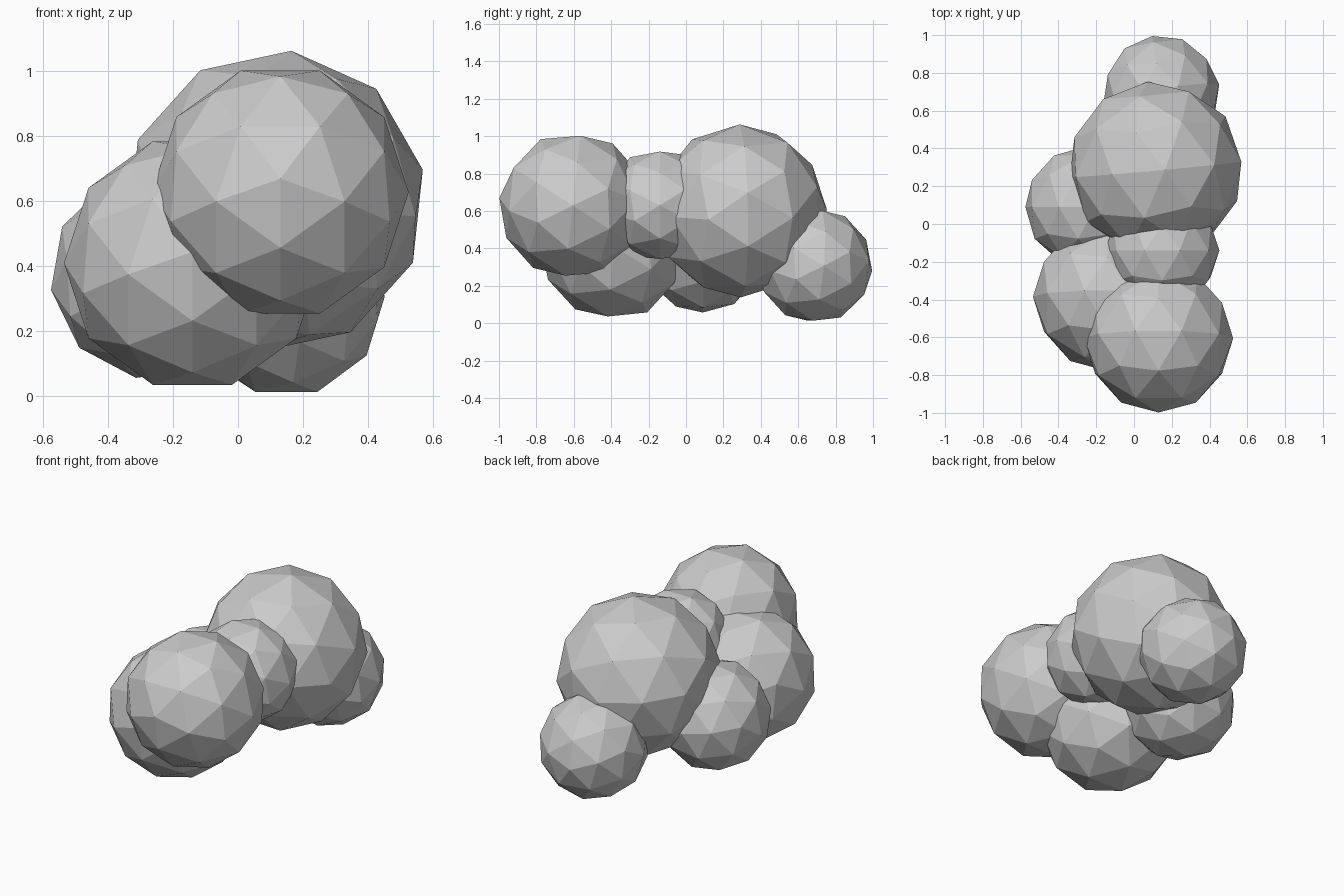
import bpy
from math import radians
from mathutils import Matrix, Euler

if "Cube" in bpy.data.objects:
    bpy.data.objects.remove(bpy.data.objects["Cube"])

# Turns the icosphere's pole from z to y, with a ring vertex towards +z
POLE_TO_Y = Matrix(((0, 1, 0), (0, 0, 1), (1, 0, 0)))


def lobe(name, centre, radius, tilt):
    """Faceted ball with a slight tilt in degrees."""
    bpy.ops.mesh.primitive_ico_sphere_add(subdivisions=2, radius=radius)
    ob = bpy.context.object
    ob.name = name
    turn = Euler([radians(a) for a in tilt]).to_matrix() @ POLE_TO_Y
    ob.data.transform(turn.to_4x4())
    ob.location = centre
    bpy.ops.object.shade_flat()


# Cluster of overlapping rounded lobes, back to front
lobe("back_small_lobe", (0.145, 0.69, 0.307), 0.31, (-5, 0, 9))
lobe("back_large_lobe", (0.115, 0.29, 0.60), 0.465, (1, -12, 5))
lobe("left_lobe", (-0.258, 0.09, 0.372), 0.32, (0, -8, 0))
lobe("middle_lobe", (0.15, -0.14, 0.63), 0.302, (0, 0, 0))
lobe("left_front_lobe", (-0.14, -0.385, 0.41), 0.395, (-5, 0, 0))
lobe("front_lobe", (0.13, -0.605, 0.628), 0.395, (-6, 0, 0))
